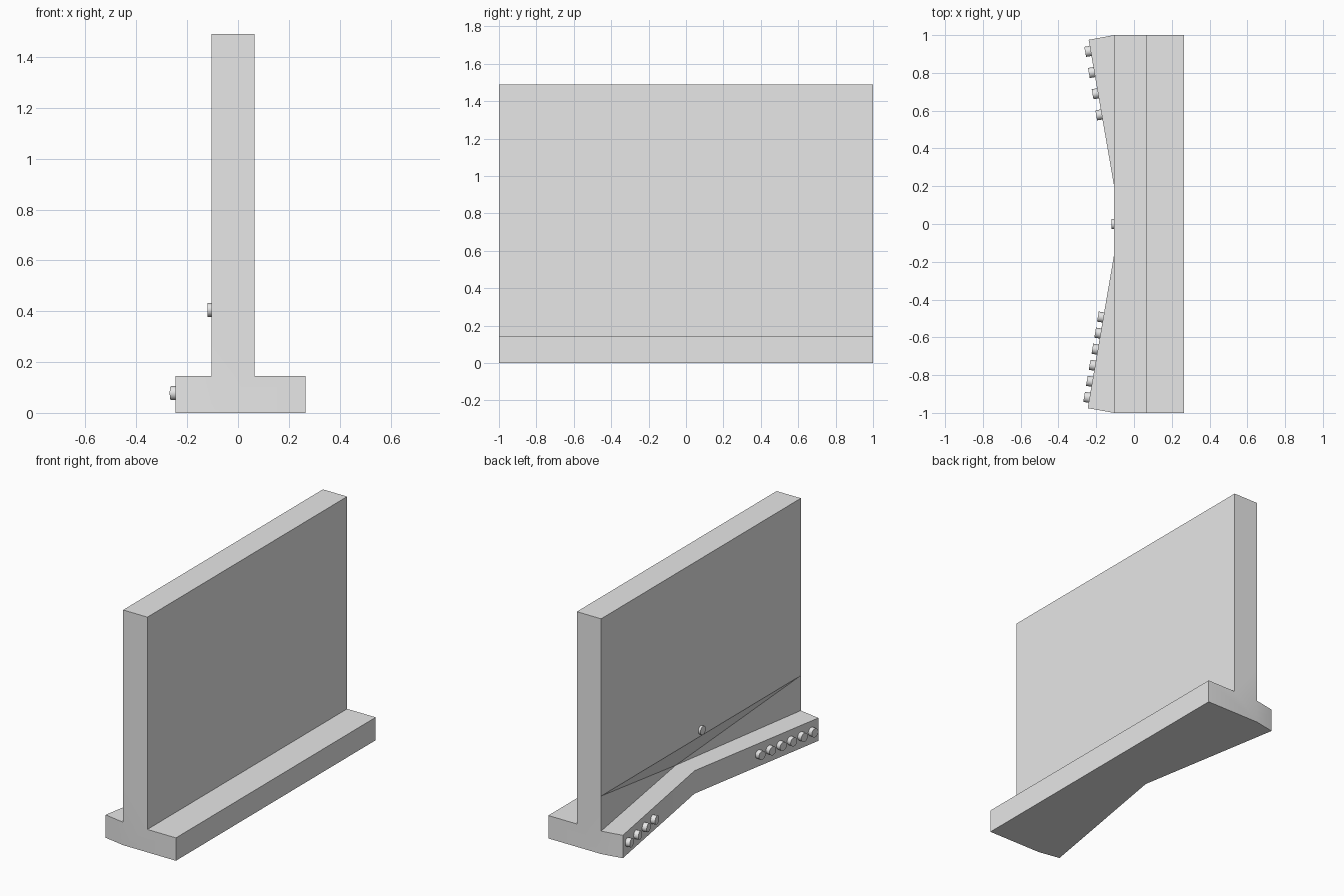
import bpy, bmesh, math
from mathutils import Vector

cube = bpy.data.objects.get("Cube")
if cube:
    bpy.data.objects.remove(cube, do_unlink=True)

grey = bpy.data.materials.new("light_grey")
grey.use_nodes = True
grey.diffuse_color = (0.8, 0.8, 0.8, 1)
grey.node_tree.nodes["Principled BSDF"].inputs["Base Color"].default_value = (0.8, 0.8, 0.8, 1)

FOOT_Z, FOLD_Z, TOP_Z = 0.145, 0.367, 1.49
WALL_X, APEX_Y = -0.105, 0.02
APEX = (-0.074, APEX_Y)


def finish(obj):
    obj.data.materials.append(grey)
    bpy.ops.object.select_all(action='DESELECT')
    obj.select_set(True)
    bpy.context.view_layer.objects.active = obj
    bpy.ops.object.shade_smooth_by_angle(angle=math.radians(30))


# Upright panel on a splayed foot, with the panel's lower edge folded inward
bm = bmesh.new()
section = [(0.265, 0), (0.265, FOOT_Z), (0.065, FOOT_Z), (0.065, TOP_Z),
           (WALL_X, TOP_Z), (WALL_X, FOLD_Z), (WALL_X, FOOT_Z), (WALL_X, 0)]
front = [bm.verts.new((x, -1, z)) for x, z in section]
back = [bm.verts.new((x, 1, z)) for x, z in section]
toe_f = [bm.verts.new((-0.245, -0.975, z)) for z in (0, FOOT_Z)]
toe_b = [bm.verts.new((-0.24, 0.975, z)) for z in (0, FOOT_Z)]
apex = [bm.verts.new((*APEX, z)) for z in (0, FOOT_Z)]
tuck = bm.verts.new((0.057, APEX_Y, FOOT_Z))

bm.faces.new(front)
bm.faces.new(back)
for i in range(5):
    bm.faces.new((front[i], front[i + 1], back[i + 1], back[i]))
# Folded lower panel
bm.faces.new((front[5], back[5], tuck))
for end, toe in ((front, toe_f), (back, toe_b)):
    bm.faces.new((end[5], end[6], tuck))
    bm.faces.new((end[6], toe[1], apex[1], tuck))
    bm.faces.new((end[7], end[6], toe[1], toe[0]))
    bm.faces.new((toe[0], toe[1], apex[1], apex[0]))
# Underside
bm.faces.new((front[0], back[0], back[7], toe_b[0], apex[0], toe_f[0], front[7]))
bmesh.ops.recalc_face_normals(bm, faces=bm.faces)
mesh = bpy.data.meshes.new("stand_body")
bm.to_mesh(mesh)
bm.free()
body = bpy.data.objects.new("stand_body", mesh)
bpy.context.collection.objects.link(body)
finish(body)


# Round buttons, set along a surface normal
def button(name, point, normal, height):
    normal = Vector(normal).normalized()
    sunk = 0.005
    centre = Vector(point) + normal * (height - sunk) / 2
    bpy.ops.mesh.primitive_cylinder_add(vertices=32, radius=0.027, depth=height + sunk,
                                        location=centre,
                                        rotation=normal.to_track_quat('Z', 'Y').to_euler())
    obj = bpy.context.object
    obj.name = name
    finish(obj)


def button_row(name, toe, ys):
    dx, dy = toe[0] - APEX[0], toe[1] - APEX[1]
    for i, y in enumerate(ys):
        x = APEX[0] + dx * (y - APEX[1]) / dy
        button(f"{name}_{i + 1}", (x, y, 0.078), (-1, dx / dy, 0), 0.029)


button_row("back_button", (-0.24, 0.975), [0.58 + 0.112 * i for i in range(4)])
button_row("front_button", (-0.245, -0.975), [-0.495 - 0.085 * i for i in range(6)])
button("panel_button", (WALL_X, 0, 0.405), (-1, 0, 0), 0.015)
